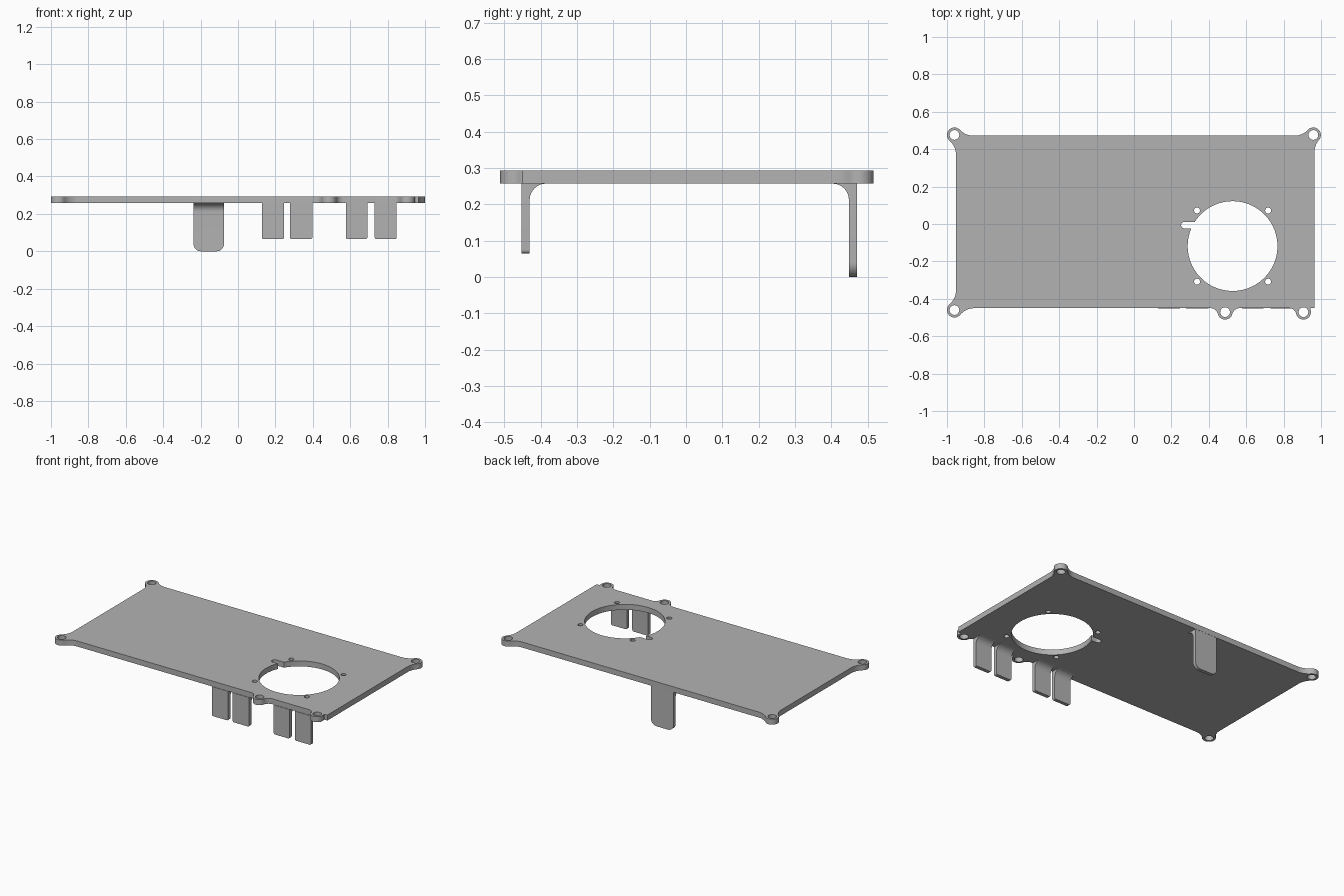
import bpy, bmesh, math
from mathutils import Vector

if "Cube" in bpy.data.objects:
    bpy.data.objects.remove(bpy.data.objects["Cube"])

TOP, UNDER = 0.293, 0.257            # plate faces
LEFT, RIGHT, FRONT, BACK = -0.952, 0.965, -0.45, 0.472
EAR_R = 0.04

metal = bpy.data.materials.new("plain_grey")
metal.use_nodes = True
metal.diffuse_color = (0.45, 0.45, 0.45, 1)
metal.node_tree.nodes["Principled BSDF"].inputs["Base Color"].default_value = (0.45, 0.45, 0.45, 1)


def finish(bm, name):
    bmesh.ops.recalc_face_normals(bm, faces=bm.faces)
    mesh = bpy.data.meshes.new(name)
    bm.to_mesh(mesh)
    bm.free()
    mesh.materials.append(metal)
    ob = bpy.data.objects.new(name, mesh)
    bpy.context.collection.objects.link(ob)
    bpy.ops.object.select_all(action='DESELECT')
    ob.select_set(True)
    bpy.context.view_layer.objects.active = ob
    bpy.ops.object.shade_smooth_by_angle(angle=math.radians(30))
    return ob


def arc(c, r, a0, a1, n):
    return [Vector((c[0] + r * math.cos(a0 + (a1 - a0) * i / n),
                    c[1] + r * math.sin(a0 + (a1 - a0) * i / n))) for i in range(n + 1)]


def circle(c, r, n):
    return arc(c, r, 0, math.tau, n)[:-1]


def angle(v):
    return math.atan2(v.y, v.x)


# Outward normal and offset of each straight plate edge
EDGES = {"left": (Vector((-1, 0)), -LEFT), "right": (Vector((1, 0)), RIGHT),
         "front": (Vector((0, -1)), -FRONT), "back": (Vector((0, 1)), BACK)}


def fillet(c, edge, along, rad):
    """Concave arc running from a plate edge to the rim of an ear."""
    n, offset = EDGES[edge]
    t = Vector(along)
    h = offset + rad - c.dot(n)
    f = c + n * h + t * math.sqrt((rad + EAR_R) ** 2 - h * h)
    a0, a1 = angle(-n), angle(c - f)
    a1 = a0 + (a1 - a0 + math.pi) % math.tau - math.pi
    return arc(f, rad, a0, a1, 10)


def ear(c, edge_in, along_in, rad_in, edge_out, along_out, rad_out):
    c = Vector(c)
    first = fillet(c, edge_in, along_in, rad_in)
    last = fillet(c, edge_out, along_out, rad_out)[::-1]
    a0, a1 = angle(first[-1] - c), angle(last[0] - c)
    return first + arc(c, EAR_R, a0, a0 + (a1 - a0) % math.tau, 24)[1:-1] + last


# Mounting ears in counter-clockwise order
W, E, S, N = (-1, 0), (1, 0), (0, -1), (0, 1)
ears = [((-0.96, -0.46), "left", N, 0.1, "front", E, 0.1),
        ((0.487, -0.471), "front", W, 0.04, "front", E, 0.04),
        ((0.906, -0.471), "front", W, 0.04, "front", E, 0.004),
        ((0.959, 0.476), "right", S, 0.1, "back", W, 0.1),
        ((-0.96, 0.476), "back", E, 0.1, "left", S, 0.1)]
outline = []
for i, e in enumerate(ears):
    outline += ear(*e)
    if i == 2:
        outline.append(Vector((RIGHT, FRONT)))

# Fan opening joined with its cable slot
fan, fan_r, slot_y, slot_r = (0.527, -0.118), 0.24, -0.006, 0.018
low = math.pi - math.asin((slot_y - slot_r - fan[1]) / fan_r)
high = math.pi - math.asin((slot_y + slot_r - fan[1]) / fan_r)
opening = arc(fan, fan_r, low, high + math.tau, 80)
opening += arc((0.27, slot_y), slot_r, math.pi / 2, math.pi * 1.5, 10)

loops = [outline, opening]
loops += [circle(e[0], 0.026, 24) for e in ears]
loops += [circle((fan[0] + sx * 0.19, fan[1] + sy * 0.19), 0.016, 16)
          for sx in (-1, 1) for sy in (-1, 1)]

# Plate
bm = bmesh.new()
for loop in loops:
    vs = [bm.verts.new((p.x, p.y, UNDER)) for p in loop]
    for a, b in zip(vs, vs[1:] + vs[:1]):
        bm.edges.new((a, b))
bmesh.ops.triangle_fill(bm, edges=bm.edges[:], use_beauty=True, normal=(0, 0, 1))
res = bmesh.ops.extrude_face_region(bm, geom=bm.faces[:])
bmesh.ops.translate(bm, vec=(0, 0, TOP - UNDER),
                    verts=[g for g in res["geom"] if isinstance(g, bmesh.types.BMVert)])
finish(bm, "plate")


def tab(name, x0, x1, outer, inward, bottom, corner, thick=0.023, root=0.045):
    """Hanging tab with a rounded root and rounded lower corners."""
    inner = outer + inward * thick
    root_arc = arc((root, UNDER - root), root, math.pi, math.pi / 2, 12)
    profile = [(outer, UNDER), (outer, bottom), (inner, bottom)]
    profile += [(inner + inward * p.x, p.y) for p in root_arc]
    bm = bmesh.new()
    face = bm.faces.new([bm.verts.new((x0, y, z)) for y, z in profile])
    res = bmesh.ops.extrude_face_region(bm, geom=[face])
    bmesh.ops.translate(bm, vec=(x1 - x0, 0, 0),
                        verts=[g for g in res["geom"] if isinstance(g, bmesh.types.BMVert)])
    corners = [e for e in bm.edges if all(v.co.z < bottom + 1e-4 for v in e.verts)
               and abs(e.verts[0].co.x - e.verts[1].co.x) < 1e-4]
    bmesh.ops.bevel(bm, geom=corners, offset=corner, segments=8, profile=0.5, affect='EDGES')
    finish(bm, name)


# Front tabs in two pairs, and the longer back tab
for i, (x0, x1) in enumerate([(0.127, 0.246), (0.278, 0.398), (0.577, 0.692), (0.731, 0.848)]):
    tab(f"front_tab_{i + 1}", x0, x1, -0.453, 1, 0.065, 0.01)
tab("back_tab", -0.238, -0.075, BACK - 0.001, -1, 0.0, 0.04)
